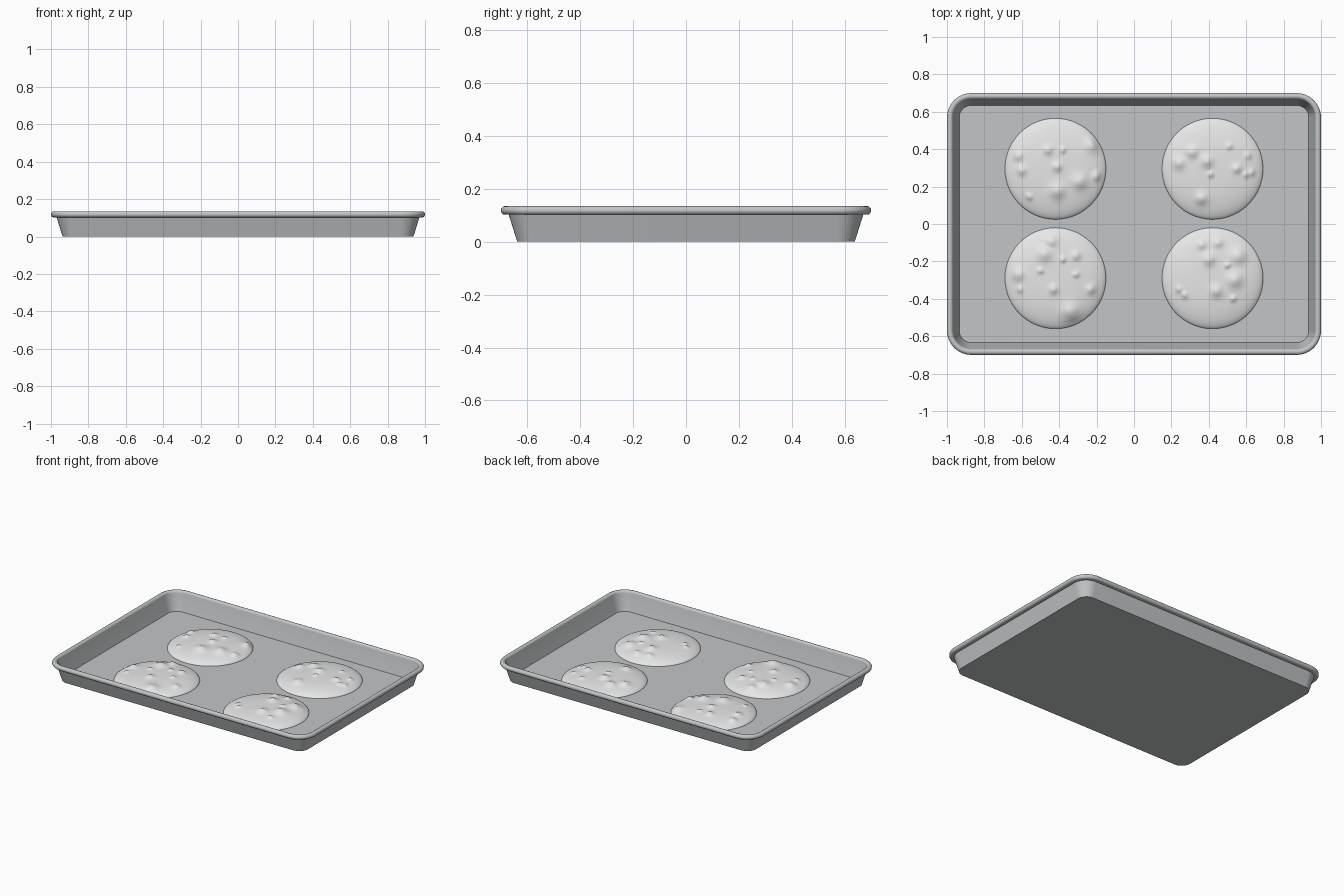
import bpy, bmesh, math

cube = bpy.data.objects.get("Cube")
if cube:
    bpy.data.objects.remove(cube)


def material(name, colour):
    mat = bpy.data.materials.new(name)
    mat.use_nodes = True
    mat.diffuse_color = colour
    mat.node_tree.nodes["Principled BSDF"].inputs["Base Color"].default_value = colour
    return mat


def finish(bm, name, mat, angle):
    bmesh.ops.recalc_face_normals(bm, faces=bm.faces)
    mesh = bpy.data.meshes.new(name)
    bm.to_mesh(mesh)
    bm.free()
    mesh.materials.append(mat)
    obj = bpy.data.objects.new(name, mesh)
    bpy.context.collection.objects.link(obj)
    bpy.ops.object.select_all(action='DESELECT')
    obj.select_set(True)
    bpy.context.view_layer.objects.active = obj
    bpy.ops.object.shade_smooth_by_angle(angle=math.radians(angle))
    return obj


def bridge(bm, a, b):
    for i in range(len(a)):
        j = (i + 1) % len(a)
        bm.faces.new((a[i], a[j], b[j], b[i]))


def rounded_ring(bm, inset, z, steps=12):
    # Concentric rounded rectangle, shrinking inward from the rim
    radius = 0.13 - inset
    verts = []
    for corner, (sx, sy) in enumerate(((1, 1), (-1, 1), (-1, -1), (1, -1))):
        for s in range(steps + 1):
            a = (corner + s / steps) * math.pi / 2
            verts.append(bm.verts.new((sx * 0.87 + radius * math.cos(a),
                                       sy * 0.57 + radius * math.sin(a), z)))
    return verts


# Baking tray: outer wall, rolled rim, inner wall, floor
def build_tray(mat):
    profile = [(0.062, 0), (0.03, 0.102)]
    for i in range(13):
        a = math.radians(-110 + i * 24)
        profile.append((0.0165 - 0.0165 * math.cos(a), 0.1185 + 0.0165 * math.sin(a)))
    profile += [(0.036, 0.105), (0.066, 0.008)]
    bm = bmesh.new()
    rings = [rounded_ring(bm, d, z) for d, z in profile]
    for a, b in zip(rings, rings[1:]):
        bridge(bm, a, b)
    bm.faces.new(rings[0])
    bm.faces.new(rings[-1])
    return finish(bm, "baking_tray", mat, 40)


# Cookie: a low dome raised by lumps (x, y, radius in hundredths)
def build_cookie(name, cx, cy, lumps, mat, rings=44, sides=112):
    radius, floor, height = 0.27, 0.008, 0.045

    def surface(x, y):
        r = min(1, math.hypot(x, y) / radius)
        dome = height * (1 - r ** 2.6) ** 0.6
        edge = min(1, (1 - r) * 8)
        bump = 0
        for lx, ly, lr in lumps:
            d2 = ((x * 100 - lx) ** 2 + (y * 100 - ly) ** 2) / lr ** 2
            bump = max(bump, (0.008 + 0.002 * lr) * math.exp(-1.7 * d2))
        return floor + dome + bump * edge

    def ring(r, flat=False):
        points = []
        for s in range(sides):
            a = math.tau * s / sides
            x, y = r * math.cos(a), r * math.sin(a)
            points.append(bm.verts.new((cx + x, cy + y, floor if flat else surface(x, y))))
        return points

    bm = bmesh.new()
    loops = [ring(radius * math.sin(math.pi / 2 * i / rings)) for i in range(1, rings + 1)]
    top = bm.verts.new((cx, cy, surface(0, 0)))
    for i in range(sides):
        bm.faces.new((top, loops[0][i], loops[0][(i + 1) % sides]))
    for a, b in zip(loops, loops[1:]):
        bridge(bm, a, b)
    bm.faces.new(loops[-1])
    return finish(bm, name, mat, 80)


tray_grey = material("tray grey", (0.55, 0.56, 0.57, 1))
cookie_grey = material("cookie pale grey", (0.8, 0.8, 0.8, 1))

build_tray(tray_grey)

back_right = [(4, 10, 2), (-18, -1, 3), (-14, -15, 2), (22, -4, 3), (1, 1, 3),
              (-4, 10, 3), (-20, 7, 3), (13, -7, 5), (1, -12, 5), (20, 13, 5)]
back_left = [(9, 12, 2), (19, 7, 2), (13, 0, 3), (-1, -3, 2), (21, -2, 2),
             (18, -3, 2), (-11, 9, 4), (-3, 4, 4), (-18, 3, 4), (-6, -16, 4)]
front_right = [(-2, 20, 4), (-6, 13, 5), (4, 10, 2), (11, 12, 3), (-8, 4, 2), (11, 2, 2),
               (-1, -6, 3), (19, -6, 3), (-19, -6, 2), (-20, 2, 4), (8, -18, 6)]
front_left = [(-6, 18, 3), (3, 19, 3), (14, 12, 5), (-2, 10, 4), (8, 7, 2),
              (12, -1, 5), (2, -7, 4), (11, -11, 2), (-18, -6, 2), (-15, -9, 2)]

build_cookie("cookie_back_right", -0.42, 0.295, back_right, cookie_grey)
build_cookie("cookie_back_left", 0.42, 0.295, back_left, cookie_grey)
build_cookie("cookie_front_right", -0.42, -0.29, front_right, cookie_grey)
build_cookie("cookie_front_left", 0.42, -0.29, front_left, cookie_grey)
